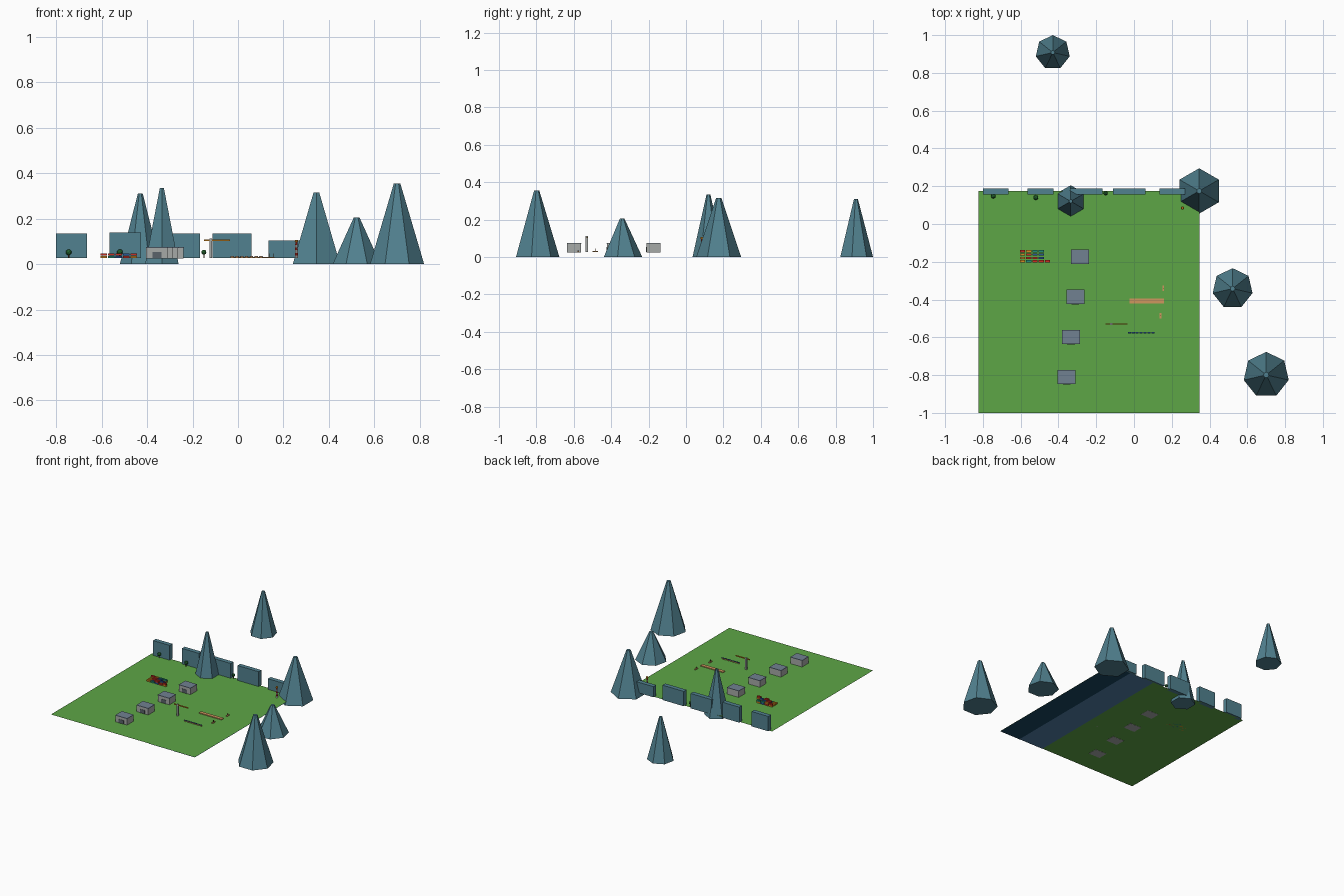
import bpy, random
from math import radians

if "Cube" in bpy.data.objects:
    bpy.data.objects.remove(bpy.data.objects["Cube"])

random.seed(4)
G = 0.026  # ground level


def mat(name, r, g, b):
    m = bpy.data.materials.new(name)
    m.diffuse_color = [(c / 255) ** 2.2 for c in (r, g, b)] + [1]
    m.use_nodes = True
    m.node_tree.nodes["Principled BSDF"].inputs["Base Color"].default_value = m.diffuse_color
    return m


GREEN = mat("grass", 94, 165, 72)
WATER = mat("water", 80, 125, 165)
DEEP = mat("deep_water", 30, 70, 95)
ROCK = mat("rock", 82, 128, 142)
SLATE = mat("slate", 112, 128, 144)
DARK = mat("dark_door", 90, 98, 105)
WALL = mat("wall_grey", 165, 168, 166)
TAN = mat("timber", 205, 150, 95)
ORANGE = mat("orange", 215, 140, 40)
BLUE = mat("blue", 45, 85, 150)
RED = mat("red", 200, 50, 40)
WHITE = mat("white", 235, 235, 230)
LEAF = mat("leaf", 40, 100, 50)
BROWN = mat("trunk", 100, 70, 45)
TEAL = mat("teal", 40, 140, 120)


def finish(name, m):
    o = bpy.context.object
    o.name = name
    o.data.materials.append(m)
    return o


def box(name, m, x0, x1, y0, y1, z0, z1):
    bpy.ops.mesh.primitive_cube_add(size=1, location=((x0 + x1) / 2, (y0 + y1) / 2, (z0 + z1) / 2))
    o = finish(name, m)
    o.scale = (x1 - x0, y1 - y0, z1 - z0)
    return o


def cone(name, m, n, x, y, r1, r2, z0, z1):
    bpy.ops.mesh.primitive_cone_add(vertices=n, radius1=r1, radius2=r2, depth=z1 - z0,
                                    location=(x, y, (z0 + z1) / 2))
    return finish(name, m)


def sheet(name, m, x0, x1, y0, y1, z):
    bpy.ops.mesh.primitive_plane_add(size=1, location=((x0 + x1) / 2, (y0 + y1) / 2, z))
    finish(name, m).scale = (x1 - x0, y1 - y0, 1)


# Ground, with water sheets just beneath it
sheet("grass_ground", GREEN, -0.823, 0.348, -1.0, 0.175, G)
sheet("shallow_water", WATER, -0.025, 0.18, -1.0, 0.175, G - 0.002)
sheet("deep_water", DEEP, 0.18, 0.348, -1.0, 0.175, G - 0.003)

# Peaks: sides, x, y, radius, height
for n, x, y, r, h in [(7, -0.43, 0.908, 0.092, 0.31), (6, -0.335, 0.12, 0.085, 0.335),
                      (6, 0.345, 0.175, 0.12, 0.315), (7, 0.522, -0.342, 0.108, 0.205),
                      (7, 0.70, -0.799, 0.122, 0.355)]:
    cone("peak", ROCK, n, x, y, r, r * 0.12, 0, h)

# Cliff blocks along the back edge
for x0, x1, z in [(-0.8, -0.665, 0.135), (-0.565, -0.427, 0.14), (-0.34, -0.168, 0.135),
                  (-0.112, 0.06, 0.135), (0.135, 0.272, 0.104)]:
    box("cliff_block", ROCK, x0, x1, 0.155, 0.187, G, z)

# Warehouses in a slanting row
for i in range(4):
    x, y = -0.357 + 0.0235 * i, -0.81 + 0.212 * i
    box("warehouse", WALL, x - 0.047, x + 0.047, y - 0.037, y + 0.037, G - 0.001, 0.071)
    box("warehouse_roof", SLATE, x - 0.048, x + 0.048, y - 0.038, y + 0.038, 0.071, 0.075)
    box("warehouse_door", DARK, x - 0.02, x + 0.02, y - 0.039, y - 0.036, G, 0.053)

# Stacked containers
colours = [RED, BLUE, ORANGE, TEAL]
for row in range(4):
    for col in range(5 if row == 0 else 4):
        for level in range(random.choice((1, 2))):
            x, y, z = -0.59 + 0.033 * col, -0.197 + 0.0175 * row, G + 0.011 * level
            box("container", random.choice(colours), x - 0.014, x + 0.014,
                y - 0.006, y + 0.006, z, z + 0.01)

# Crane
box("crane_tower", WALL, -0.126, -0.114, -0.536, -0.524, G, 0.112)
box("crane_jib", ORANGE, -0.15, -0.035, -0.533, -0.527, 0.101, 0.108)

# Jetty with moored boats
box("jetty", TAN, -0.025, 0.16, -0.42, -0.395, G, G + 0.006)
for x, y in [(0.155, -0.34), (0.14, -0.485)]:
    box("boat_hull", TAN, x - 0.005, x + 0.005, y - 0.014, y + 0.014, G, G + 0.006)
    box("boat_mast", BROWN, x - 0.0015, x + 0.0015, y - 0.0015, y + 0.0015, G + 0.006, G + 0.02)

# Row of market stalls
for i in range(7):
    x = -0.025 + 0.021 * i
    box("stall", TAN, x - 0.007, x + 0.007, -0.579, -0.571, G, G + 0.007)
    box("stall_roof", BLUE, x - 0.008, x + 0.008, -0.579, -0.571, G + 0.007, G + 0.009)

# Bushy trees
for x, y, r in [(-0.745, 0.148, 0.013), (-0.52, 0.14, 0.013), (-0.15, 0.163, 0.011)]:
    cone("trunk", BROWN, 6, x, y, 0.003, 0.003, G, 0.045)
    bpy.ops.mesh.primitive_ico_sphere_add(subdivisions=2, radius=r, location=(x, y, 0.052))
    finish("tree_crown", LEAF)

# Striped lighthouse
for i in range(6):
    z = G + 0.0118 * i
    cone("lighthouse_band", (WHITE, RED)[i % 2], 10, 0.257, 0.085, 0.0075 - 0.0004 * i,
         0.0071 - 0.0004 * i, z, z + 0.0118)
cone("lighthouse_lamp", ORANGE, 10, 0.257, 0.085, 0.0085, 0.006, 0.0968, 0.107)
